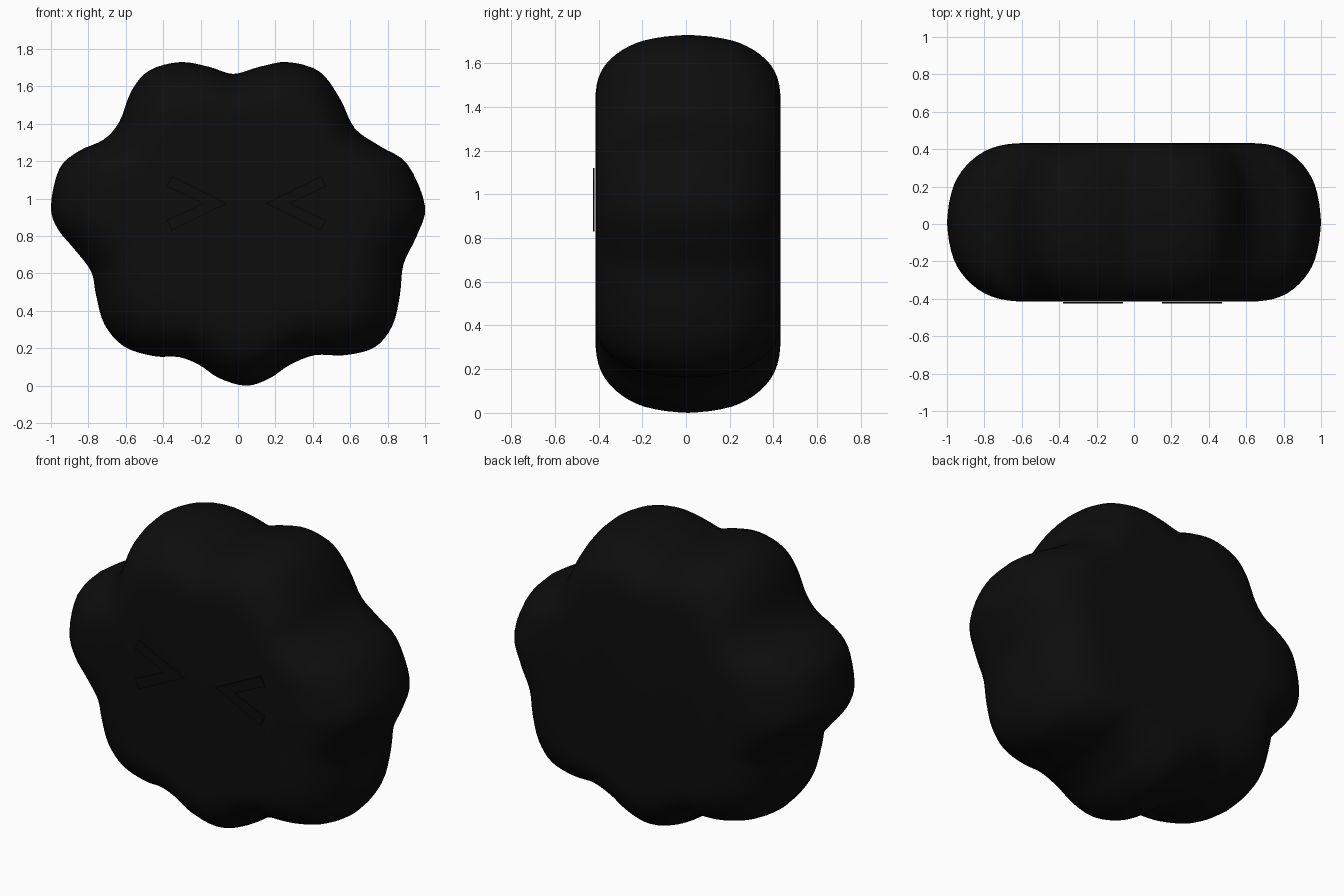
import bpy
import bmesh
from mathutils import Vector

cube = bpy.data.objects.get("Cube")
if cube:
    bpy.data.objects.remove(cube, do_unlink=True)


def make_material(name, color):
    mat = bpy.data.materials.new(name)
    mat.use_nodes = True
    mat.diffuse_color = color
    bsdf = mat.node_tree.nodes["Principled BSDF"]
    bsdf.inputs["Base Color"].default_value = color
    return mat


def make_object(name, bm, mat):
    bmesh.ops.recalc_face_normals(bm, faces=bm.faces[:])
    mesh = bpy.data.meshes.new(name)
    bm.to_mesh(mesh)
    bm.free()
    mesh.materials.append(mat)
    obj = bpy.data.objects.new(name, mesh)
    bpy.context.collection.objects.link(obj)
    return obj


def smooth_path(points, steps, closed):
    """Smooth curve passing through every given point."""
    pts = [Vector(p) for p in points]
    n = len(pts)
    pick = (lambda i: pts[i % n]) if closed else (lambda i: pts[max(0, min(n - 1, i))])
    out = []
    for i in range(n if closed else n - 1):
        a, b, c, d = (pick(i + k) for k in (-1, 0, 1, 2))
        for s in range(steps):
            t = s / steps
            out.append(0.5 * (2 * b + (c - a) * t + (2 * a - 5 * b + 4 * c - d) * t * t
                              + (3 * b - a - 3 * c + d) * t ** 3))
    if not closed:
        out.append(pts[-1])
    return out


black = make_material("soft black", (0.004, 0.004, 0.004, 1.0))

# Seven-lobed outline (x, z), clockwise from the left-hand lobe
outline = smooth_path([
    (-1, .96), (-.955, 1.16), (-.85, 1.255), (-.72, 1.315), (-.635, 1.41),
    (-.57, 1.575), (-.475, 1.685), (-.31, 1.73), (-.155, 1.705), (-.025, 1.667),
    (.115, 1.705), (.265, 1.73), (.435, 1.68), (.545, 1.535), (.625, 1.375),
    (.76, 1.28), (.905, 1.185), (1, .96), (.955, .8), (.885, .65),
    (.865, .48), (.825, .32), (.73, .205), (.57, .163), (.41, .163),
    (.275, .11), (.17, .04), (.045, 0), (-.1, .04), (-.205, .11),
    (-.315, .153), (-.45, .158), (-.61, .21), (-.715, .33), (-.76, .49),
    (-.785, .61), (-.875, .73), (-.965, .84)], 4, True)

# Rounded rim: (depth from the middle, inset from the outline)
half_rim = smooth_path([(0, 0), (.1, .008), (.2, .028), (.27, .058), (.33, .1),
                        (.38, .155), (.41, .22), (.422, .29), (.424, .36)], 2, False)
rim = [(-d, inset) for d, inset in reversed(half_rim[1:])] + [tuple(p) for p in half_rim]

# Body: outline rings shrinking toward flat front and back faces
center = Vector((.03, .9))
mid_y = .009
mean_radius = sum((p - center).length for p in outline) / len(outline)
bm = bmesh.new()
rings = []
for depth, inset in rim:
    ring = []
    for p in outline:
        ray = p - center
        soften = inset * 1.2
        radius = ray.length * (1 - soften) + mean_radius * soften
        # lobes lose the full inset, the valleys slightly less
        q = center + ray.normalized() * (radius - inset * radius / mean_radius)
        ring.append(bm.verts.new((q.x, mid_y + depth, q.y)))
    rings.append(ring)
n = len(outline)
for r0, r1 in zip(rings, rings[1:]):
    for i in range(n):
        j = (i + 1) % n
        bm.faces.new((r0[i], r0[j], r1[j], r1[i]))
bm.faces.new(rings[0])
bm.faces.new(rings[-1])
for f in bm.faces:
    f.smooth = True
make_object("body", bm, black)

# Eyes: a mirrored pair of thin chevrons pointing at each other
chevron = [(.105, 0), (.4, .145), (.425, .09), (.23, 0), (.425, -.09), (.4, -.145)]
for name, side in (("left_eye", 1), ("right_eye", -1)):
    bm = bmesh.new()
    verts = [bm.verts.new((.045 + side * x, -.418, .975 + z)) for x, z in chevron]
    face = bm.faces.new(verts)
    extruded = bmesh.ops.extrude_face_region(bm, geom=[face])["geom"]
    moved = [v for v in extruded if isinstance(v, bmesh.types.BMVert)]
    bmesh.ops.translate(bm, vec=(0, -.008, 0), verts=moved)
    # keep the plate closed at the back
    if not any(len(f.verts) == 6 and f.calc_center_median().y > -.42 for f in bm.faces):
        bm.faces.new(verts)
    make_object(name, bm, black)
